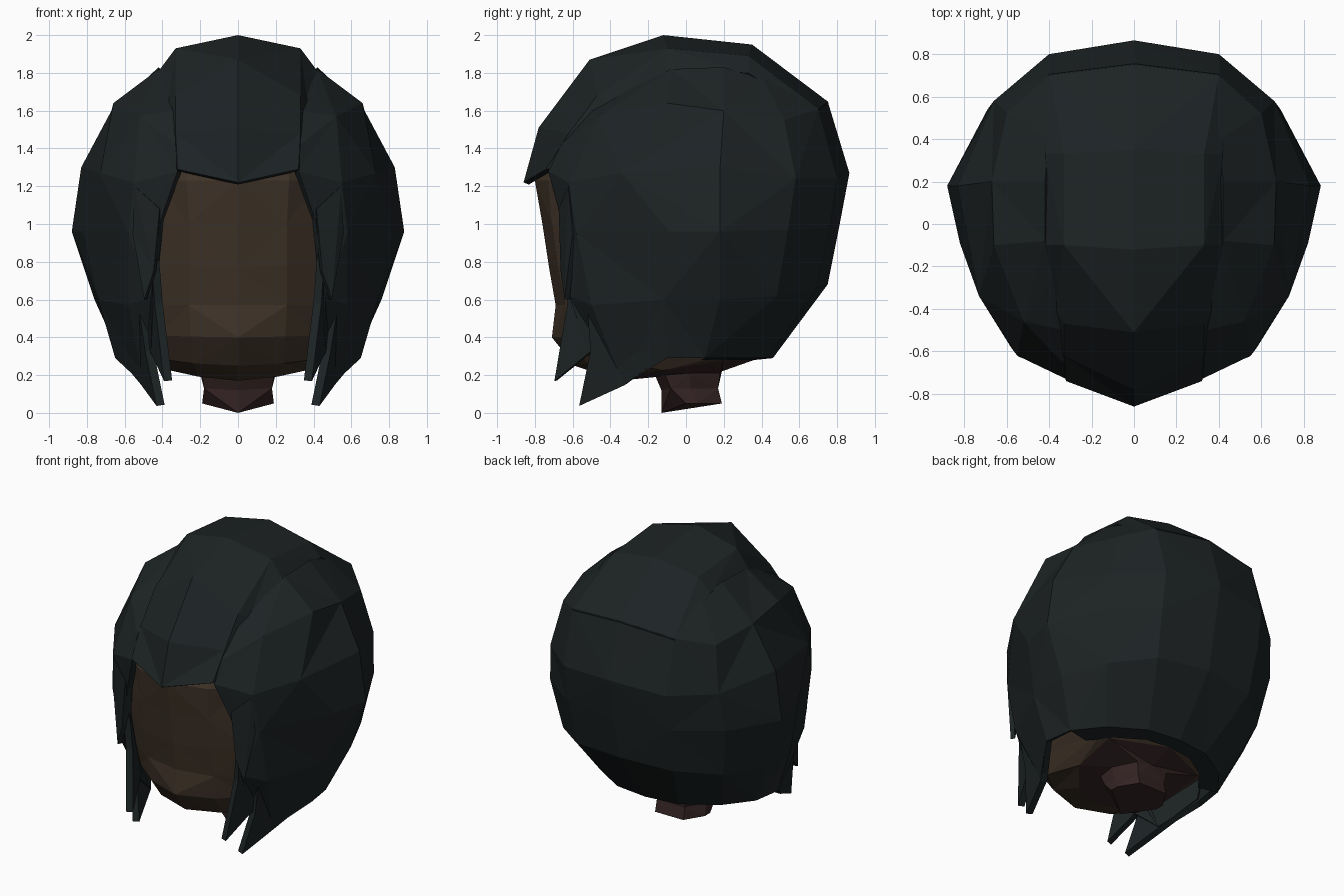
import bpy, bmesh


def material(name, rgb):
    m = bpy.data.materials.new(name)
    m.diffuse_color = (*rgb, 1)
    return m


HAIR = material("hair_dark", (0.012, 0.0165, 0.0175))
SKIN = material("skin_brown", (0.050, 0.033, 0.021))
NECK = material("skin_shadow", (0.034, 0.017, 0.017))


def finish(name, bm, mat, thick=0, offset=-1):
    bmesh.ops.remove_doubles(bm, verts=bm.verts, dist=0.0005)
    bmesh.ops.recalc_face_normals(bm, faces=bm.faces)
    me = bpy.data.meshes.new(name)
    bm.to_mesh(me)
    bm.free()
    me.materials.append(mat)
    ob = bpy.data.objects.new(name, me)
    bpy.context.collection.objects.link(ob)
    if thick:
        s = ob.modifiers.new("thickness", "SOLIDIFY")
        s.thickness, s.offset = thick, offset
    return ob


def loft(name, rows, mat, thick=0, caps=(), flip=0):
    """Skin half rows with alternating triangles on both sides of x = 0."""
    bm = bmesh.new()
    for s in (1, -1):
        g = [[bm.verts.new((s * x, y, z)) for x, y, z in r] for r in rows]
        for j, (a, b) in enumerate(zip(g, g[1:])):
            for i in range(len(a) - 1):
                p, q, r, t = a[i], a[i + 1], b[i + 1], b[i]
                # the top band keeps one diagonal direction to stay convex
                if (i + j + flip) % 2:
                    tris = (p, q, r), (p, r, t)
                else:
                    tris = (p, q, t), (q, r, t)
                for tri in tris:
                    bm.faces.new(tri)
        for c in caps:
            bm.faces.new(g[c])
    return finish(name, bm, mat, thick)


def blades(name, outline, thick=0.045):
    """Flat pointed lock of hair on each side."""
    for s, side in ((1, "right"), (-1, "left")):
        bm = bmesh.new()
        bm.faces.new([bm.verts.new((s * x, y, z)) for x, y, z in outline])
        bmesh.ops.triangulate(bm, faces=bm.faces[:])
        finish(f"{name}_{side}", bm, HAIR, thick, 0)


# Main hair shell: rows top to bottom, points from face edge to back centre
shell = [
    [(.33, -.50, 1.60), (.38, -.25, 1.74), (.42, -.08, 1.82), (.42, .20, 1.83),
     (.40, .40, 1.78), (.20, .52, 1.77), (0, .52, 1.77)],
    [(.33, -.66, 1.42), (.52, -.46, 1.57), (.66, -.10, 1.64), (.67, .20, 1.60),
     (.60, .52, 1.55), (.40, .70, 1.61), (0, .75, 1.65)],
    [(.32, -.73, 1.28), (.55, -.62, 1.22), (.73, -.34, 1.27), (.83, .18, 1.30),
     (.66, .58, 1.24), (.40, .80, 1.24), (0, .865, 1.27)],
    [(.41, -.66, 1.02), (.58, -.58, .95), (.82, -.09, .96), (.88, .18, .96),
     (.69, .54, .97), (.40, .76, .98), (0, .81, .98)],
    [(.46, -.62, .62), (.58, -.50, .57), (.74, -.12, .60), (.76, .18, .60),
     (.63, .48, .62), (.38, .69, .66), (0, .75, .68)],
    [(.46, -.52, .33), (.50, -.33, .15), (.65, -.10, .29), (.62, .10, .29),
     (.47, .29, .29), (.24, .43, .29), (0, .46, .29)],
]
loft("hair_shell", shell, HAIR, 0.04, flip=1)

# Hair turned in under the back of the head
rim = shell[-1][3:]
loft("hair_underside", [rim, [(.76 * x, .78 * y, z - .01) for x, y, z in rim]], HAIR)

# Raised central cap and fringe, with a narrow skirt down each side
loft("hair_cap", [
    [(0, -.86, 1.22), (.32, -.74, 1.29), (.34, -.68, 1.29)],
    [(0, -.78, 1.51), (.33, -.62, 1.48), (.36, -.55, 1.48)],
    [(0, -.51, 1.87), (.33, -.47, 1.68), (.37, -.40, 1.64)],
    [(0, -.12, 2.0), (.33, -.10, 1.93), (.42, -.10, 1.81)],
    [(0, .35, 1.95), (.33, .33, 1.89), (.42, .33, 1.80)],
    [(0, .755, 1.645), (.40, .705, 1.605), (.43, .67, 1.57)],
], HAIR, 0.03, flip=1)

# Pointed locks beside the face
blades("front_lock", [(.44, -.63, .85), (.42, -.62, .58), (.37, -.69, .17),
                      (.45, -.48, .34), (.54, -.45, .75)])
blades("rear_lock", [(.52, -.52, .65), (.47, -.50, .33), (.41, -.56, .04),
                     (.49, -.32, .15), (.63, -.10, .32), (.70, -.12, .60)])
blades("short_lock", [(.41, -.66, 1.08), (.44, -.65, .75), (.49, -.63, .60),
                      (.55, -.59, .95), (.54, -.61, 1.20)], 0.03)

# Head: front y, cheek, side, z at front, z at back, back side, back y
head = []
for fy, cheek, side, zf, zb, back, by in [
    (-.62, (.25, -.58), (.40, -.36), 1.50, 1.50, (.42, .25), .45),
    (-.80, (.27, -.73), (.43, -.60), 1.23, 1.23, (.60, .30), .65),
    (-.76, (.26, -.71), (.46, -.57), 1.00, 1.02, (.62, .30), .65),
    (-.725, (.26, -.68), (.46, -.55), .77, .82, (.60, .30), .62),
    (-.69, (.26, -.64), (.44, -.52), .57, .57, (.55, .28), .58),
    (-.71, (.25, -.62), (.43, -.48), .40, .42, (.50, .26), .50),
    (-.59, (.24, -.52), (.38, -.42), .25, .31, (.44, .22), .40),
    (-.36, (.21, -.30), (.36, -.12), .17, .28, (.38, .20), .36),
]:
    head.append([(0, fy, zf), (*cheek, .8 * zf + .2 * zb),
                 (*side, (zf + zb) / 2), (*back, zb), (0, by, zb)])
loft("head", head, SKIN, caps=(0,))

# Underside of the jaw continuing from the head's last row, then the neck
loft("neck", [
    head[-1],
    [(0, -.16, .19), (.19, -.11, .20), (.20, .02, .21), (.12, .18, .21), (0, .19, .22)],
    [(0, -.13, .12), (.18, -.08, .13), (.18, .02, .13), (.11, .17, .13), (0, .17, .13)],
    [(0, -.13, .0), (.19, 0, .05), (.19, .06, .05), (.11, .19, .05), (0, .19, .05)],
], NECK, caps=(3,))
